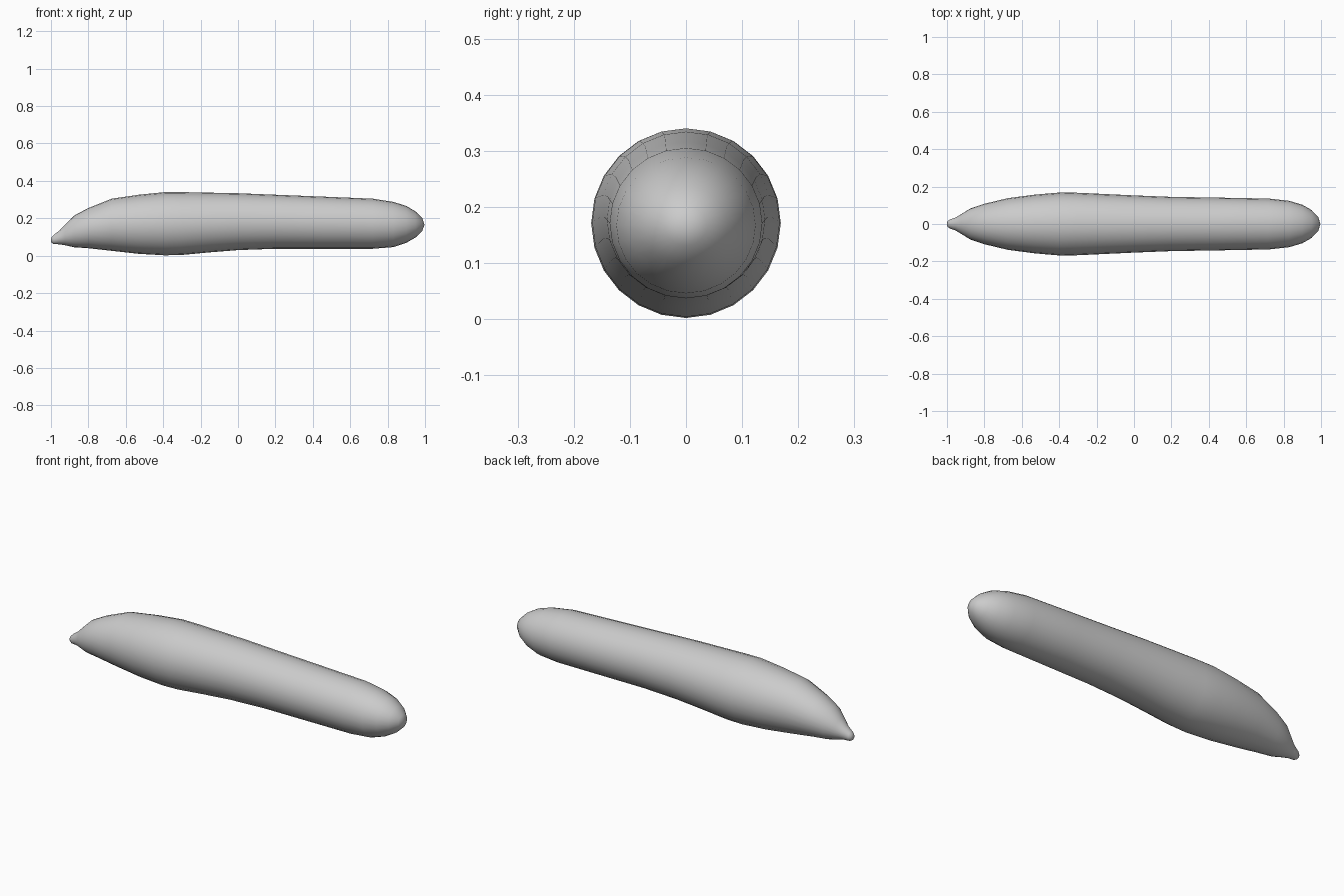
import bpy, bmesh, math

# Stations along the body: x, bottom z, top z, half width
STATIONS = [
    (-0.997, 0.069, 0.100, 0.015),
    (-0.985, 0.062, 0.112, 0.024),
    (-0.955, 0.061, 0.134, 0.034),
    (-0.925, 0.056, 0.165, 0.052),
    (-0.875, 0.045, 0.215, 0.083),
    (-0.80, 0.040, 0.255, 0.108),
    (-0.675, 0.026, 0.305, 0.138),
    (-0.53, 0.010, 0.326, 0.157),
    (-0.39, 0.002, 0.340, 0.169),
    (-0.30, 0.004, 0.340, 0.167),
    (-0.15, 0.018, 0.337, 0.160),
    (0.00, 0.030, 0.334, 0.153),
    (0.20, 0.037, 0.326, 0.145),
    (0.45, 0.037, 0.316, 0.141),
    (0.72, 0.037, 0.305, 0.136),
    (0.83, 0.046, 0.288, 0.124),
    (0.90, 0.069, 0.266, 0.103),
    (0.95, 0.098, 0.236, 0.074),
    (0.985, 0.131, 0.201, 0.037),
]
SIDES = 24

# Body: elliptical rings lofted from the pointed tip to the rounded end
bm = bmesh.new()
rings = []
for x, low, high, half in STATIONS:
    ring = []
    for i in range(SIDES):
        a = 2 * math.pi * i / SIDES
        ring.append(bm.verts.new((x, half * math.cos(a),
                                  (low + high) / 2 + (high - low) / 2 * math.sin(a))))
    rings.append(ring)
for a, b in zip(rings, rings[1:]):
    for i in range(SIDES):
        j = (i + 1) % SIDES
        bm.faces.new((a[i], a[j], b[j], b[i]))

# Closed ends
for ring, point in ((rings[0], (-1.0, 0, 0.085)), (rings[-1], (0.997, 0, 0.166))):
    pole = bm.verts.new(point)
    for i in range(SIDES):
        bm.faces.new((ring[i], ring[(i + 1) % SIDES], pole))

bmesh.ops.recalc_face_normals(bm, faces=bm.faces)
for f in bm.faces:
    f.smooth = True
mesh = bpy.data.meshes.new("tapered_body")
bm.to_mesh(mesh)
bm.free()
body = bpy.data.objects.new("tapered_body", mesh)
bpy.context.collection.objects.link(body)
